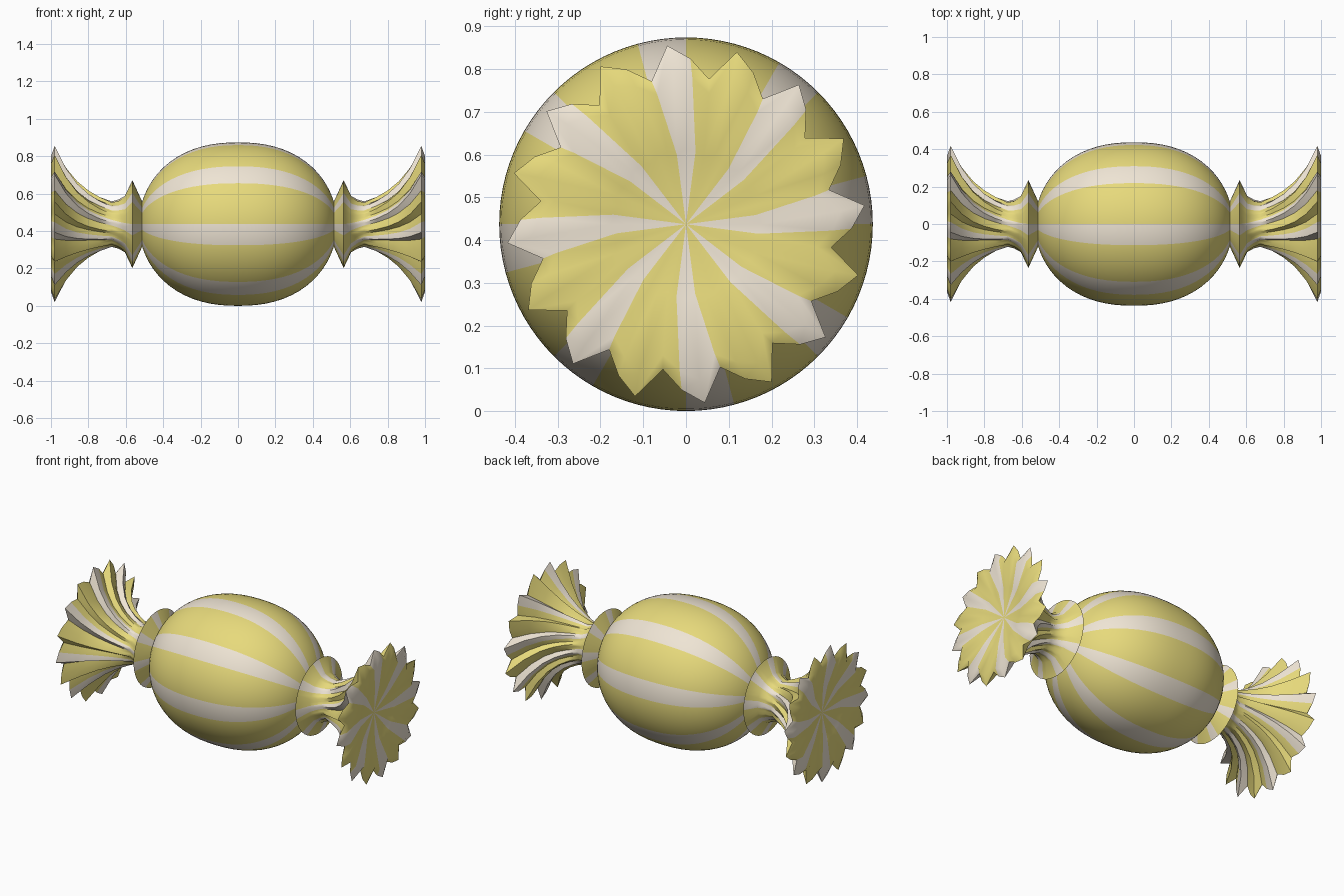
import bpy, bmesh
from math import sin, cos, pi, radians

if "Cube" in bpy.data.objects:
    bpy.data.objects.remove(bpy.data.objects["Cube"])

CZ = 0.437  # height of the candy's long axis


def material(name, rgb):
    m = bpy.data.materials.new(name)
    m.diffuse_color = (*rgb, 1)
    m.use_nodes = True
    m.node_tree.nodes["Principled BSDF"].inputs["Base Color"].default_value = m.diffuse_color
    return m


MATS = [material("yellow", (0.80, 0.70, 0.20)), material("cream", (0.86, 0.78, 0.66))]


def lathe(name, rings, segs, side=1, tip=None):
    """Rings along x: (x, radius, ripple, twist in degrees); eight stripes."""
    bm = bmesh.new()
    wave = (0.15, 1.0, -1.0)  # three points per pleat
    loops = []
    for x, r, amp, twist in rings:
        loop = []
        for j in range(segs):
            a = 2 * pi * j / segs + radians(twist)
            rr = r + amp * wave[j % 3]
            loop.append(bm.verts.new((side * x, rr * cos(a), CZ + rr * sin(a))))
        loops.append(loop)
    per = segs // 8

    def stripe(face, j):
        face.material_index = 1 if j % per < per // 3 else 0

    for a, b in zip(loops, loops[1:]):
        for j in range(segs):
            k = (j + 1) % segs
            stripe(bm.faces.new((a[j], a[k], b[k], b[j])), j)
    if tip is not None:
        c = bm.verts.new((side * tip, 0, CZ))
        for j in range(segs):
            stripe(bm.faces.new((loops[-1][j], loops[-1][(j + 1) % segs], c)), j)
    bmesh.ops.recalc_face_normals(bm, faces=bm.faces)
    me = bpy.data.meshes.new(name)
    bm.to_mesh(me)
    bm.free()
    for m in MATS:
        me.materials.append(m)
    ob = bpy.data.objects.new(name, me)
    bpy.context.collection.objects.link(ob)
    bpy.ops.object.select_all(action='DESELECT')
    ob.select_set(True)
    bpy.context.view_layer.objects.active = ob
    bpy.ops.object.shade_smooth_by_angle(angle=radians(50))
    return ob


# Plump striped body
body = []
for i in range(33):
    x = 0.512 * sin(-pi / 2 + pi * i / 32)
    body.append((x, 0.437 * (1 - (abs(x) / 0.53) ** 2.3) ** 0.5, 0, 0))
lathe("candy_body", body, 96)

# Twisted wrapper end: collar, neck, pleated flare and dished end
tail = [
    (0.512, 0.120, 0.000, 0),
    (0.565, 0.235, 0.000, 0),
    (0.605, 0.150, 0.001, -2),
    (0.640, 0.128, 0.003, -6),
    (0.675, 0.117, 0.005, -11),
    (0.740, 0.138, 0.009, -19),
    (0.800, 0.167, 0.013, -26),
    (0.860, 0.211, 0.018, -33),
    (0.920, 0.280, 0.026, -40),
    (0.980, 0.382, 0.038, -46.5),
    (1.000, 0.338, 0.027, -47.5),
    (0.972, 0.170, 0.006, -52.5),
]
for side, label in ((1, "right"), (-1, "left")):
    lathe("wrapper_end_" + label, tail, 48, side, tip=0.95)
